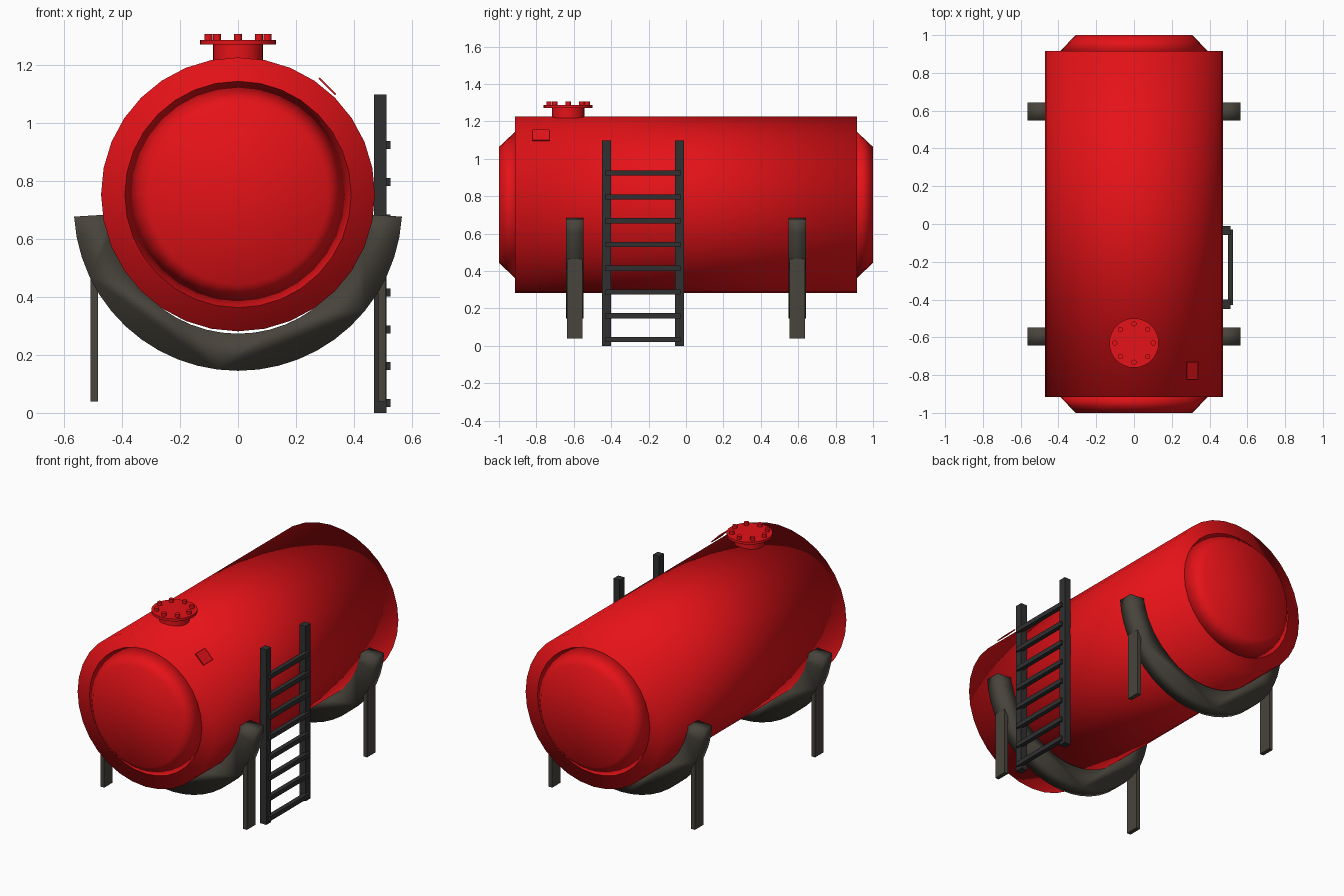
import bpy, bmesh
from math import pi, sin, cos, radians

if "Cube" in bpy.data.objects:
    bpy.data.objects.remove(bpy.data.objects["Cube"])


def material(name, rgb):
    m = bpy.data.materials.new(name)
    m.diffuse_color = (*rgb, 1)
    m.use_nodes = True
    m.node_tree.nodes["Principled BSDF"].inputs["Base Color"].default_value = m.diffuse_color
    return m


RED = material("red_paint", (0.78, 0.006, 0.009))
STEEL = material("support_steel", (0.065, 0.058, 0.045))
DARK = material("ladder_steel", (0.03, 0.03, 0.03))
AXIS_Z = 0.753


def finish(o, name, mat):
    o.name = name
    o.data.materials.append(mat)
    return o


def box(name, lo, hi, mat, rot_y=0):
    size = [b - a for a, b in zip(lo, hi)]
    mid = [(a + b) / 2 for a, b in zip(lo, hi)]
    bpy.ops.mesh.primitive_cube_add(size=1, location=mid, rotation=(0, rot_y, 0))
    o = bpy.context.object
    o.scale = size
    return finish(o, name, mat)


def disc(name, r, z0, z1, x, y, sides=32):
    bpy.ops.mesh.primitive_cylinder_add(vertices=sides, radius=r, depth=z1 - z0,
                                        location=(x, y, (z0 + z1) / 2))
    o = finish(bpy.context.object, name, RED)
    bpy.ops.object.shade_smooth_by_angle(angle=radians(40))
    return o


# tank shell
bpy.ops.mesh.primitive_cylinder_add(vertices=32, radius=0.472, depth=1.83,
                                    location=(0, 0, AXIS_Z), rotation=(pi / 2, 0, 0))
finish(bpy.context.object, "tank_shell", RED)
bpy.ops.object.shade_smooth()

# chamfered tank ends
for s, name in ((-1, "front"), (1, "back")):
    bpy.ops.mesh.primitive_cone_add(vertices=32, radius1=0.392, radius2=0.31, depth=0.087,
                                    location=(0, s * 0.9565, AXIS_Z),
                                    rotation=(-s * pi / 2, 0, 0))
    finish(bpy.context.object, name + "_tank_end", RED)
    bpy.ops.object.shade_smooth()


# saddle: half ring with a rectangular section
def saddle(name, y, half=0.047, r_in=0.438, r_out=0.566, zc=0.711, n=24):
    bm = bmesh.new()
    a0, a1 = radians(183.5), radians(356.5)
    angles = [a0 + (a1 - a0) * i / n for i in range(n + 1)]
    outline = [(r_out * cos(a), zc + r_out * sin(a)) for a in angles]
    outline += [(r_in * cos(a), zc + r_in * sin(a)) for a in reversed(angles)]
    face = bm.faces.new([bm.verts.new((x, y - half, z)) for x, z in outline])
    ext = bmesh.ops.extrude_face_region(bm, geom=[face], use_keep_orig=True)
    verts = [g for g in ext["geom"] if isinstance(g, bmesh.types.BMVert)]
    bmesh.ops.translate(bm, verts=verts, vec=(0, half * 2, 0))
    bmesh.ops.recalc_face_normals(bm, faces=bm.faces)
    me = bpy.data.meshes.new(name)
    bm.to_mesh(me)
    bm.free()
    o = bpy.data.objects.new(name, me)
    bpy.context.collection.objects.link(o)
    finish(o, name, STEEL)
    me.shade_smooth()


# saddles and legs
for name, y in (("front", -0.595), ("back", 0.595)):
    saddle(name + "_saddle", y)
    for side, x in (("left", -0.495), ("right", 0.495)):
        box(f"{name}_{side}_leg", (x - 0.013, y - 0.042, 0.04),
            (x + 0.013, y + 0.042, 0.50), STEEL)

# manhole with flange and bolts
MY = -0.63
disc("manhole_neck", 0.086, 1.15, 1.272, 0, MY)
disc("manhole_flange", 0.131, 1.27, 1.286, 0, MY)
for i in range(8):
    a = i * pi / 4
    disc(f"flange_bolt_{i + 1}", 0.014, 1.284, 1.305,
         0.102 * cos(a), MY + 0.102 * sin(a), 12)

# small tilted data plate
box("data_plate", (0.268, -0.822, 1.122), (0.348, -0.73, 1.128), RED, rot_y=pi / 4)

# ladder
for name, y in (("front", -0.425), ("back", -0.035)):
    box(name + "_ladder_rail", (0.468, y - 0.024, 0), (0.511, y + 0.024, 1.097), DARK)
for i in range(8):
    z = 0.034 + i * 0.127
    box(f"ladder_rung_{i + 1}", (0.497, -0.43, z - 0.014), (0.525, -0.03, z + 0.014), DARK)
